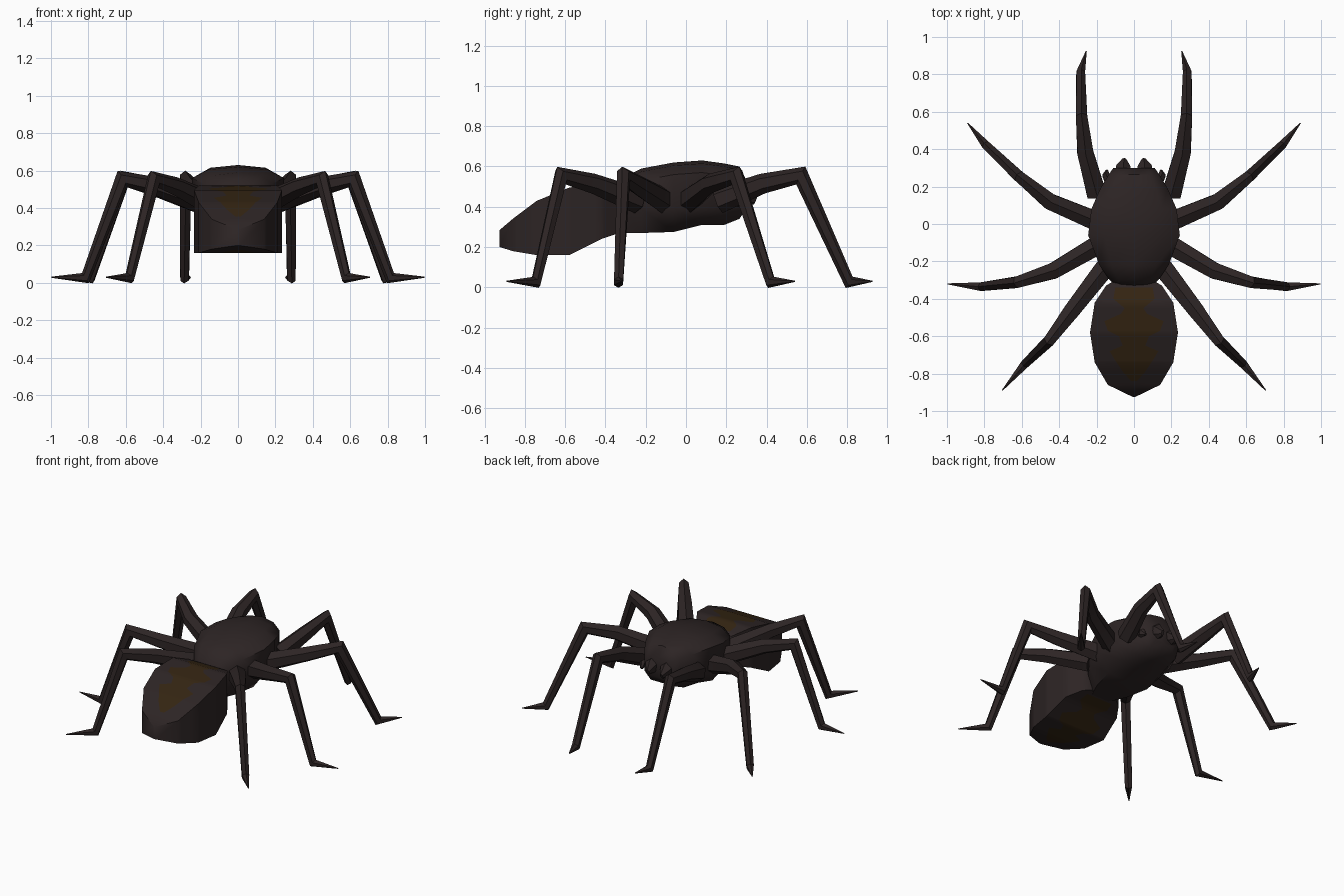
import bpy, bmesh, math
from mathutils import Vector

if "Cube" in bpy.data.objects:
    bpy.data.objects.remove(bpy.data.objects["Cube"])


def material(name, rgb):
    m = bpy.data.materials.new(name)
    m.diffuse_color = (*rgb, 1)
    m.use_nodes = True
    m.node_tree.nodes["Principled BSDF"].inputs["Base Color"].default_value = m.diffuse_color
    return m


DARK = material("dark_brown", (0.026, 0.018, 0.018))
MARK = material("ochre_brown", (0.034, 0.018, 0.006))


def loft(name, rings, rule=None, angle=40):
    """Skin a list of point rings, capping both ends."""
    bm = bmesh.new()
    vs = [[bm.verts.new(p) for p in r] for r in rings]
    n = len(rings[0])
    for i in range(len(vs) - 1):
        for j in range(n):
            k = (j + 1) % n
            f = bm.faces.new((vs[i][j], vs[i][k], vs[i + 1][k], vs[i + 1][j]))
            if rule and rule(i, j):
                f.material_index = 1
    bm.faces.new(vs[0])
    bm.faces.new(vs[-1])
    bmesh.ops.recalc_face_normals(bm, faces=bm.faces)
    me = bpy.data.meshes.new(name)
    bm.to_mesh(me)
    bm.free()
    me.materials.append(DARK)
    me.materials.append(MARK)
    ob = bpy.data.objects.new(name, me)
    bpy.context.collection.objects.link(ob)
    bpy.ops.object.select_all(action='DESELECT')
    ob.select_set(True)
    bpy.context.view_layer.objects.active = ob
    bpy.ops.object.shade_smooth_by_angle(angle=math.radians(angle))
    return ob


def lerp_table(table, y):
    """Interpolate rows sorted by falling y."""
    for a, b in zip(table, table[1:]):
        if b[0] <= y <= a[0]:
            t = (a[0] - y) / (a[0] - b[0])
            return [p + (q - p) * t for p, q in zip(a[1:], b[1:])]
    return table[-1][1:] if y < table[-1][0] else table[0][1:]


# Abdomen: rows of y, half width, top, bottom
ABDOMEN = [(-0.30, 0.10, 0.46, 0.28), (-0.33, 0.15, 0.49, 0.27),
           (-0.42, 0.21, 0.52, 0.24), (-0.58, 0.235, 0.495, 0.16),
           (-0.74, 0.21, 0.43, 0.16), (-0.86, 0.14, 0.34, 0.18),
           (-0.925, 0.006, 0.285, 0.20)]
# Marking: rows of y, half width
MARKING = [(-0.34, 0.10), (-0.40, 0.11), (-0.45, 0.05), (-0.48, 0.07),
           (-0.52, 0.16), (-0.57, 0.14), (-0.60, 0.08), (-0.65, 0.06),
           (-0.68, 0.13), (-0.73, 0.10), (-0.79, 0.06), (-0.84, 0.015)]
ys = sorted({r[0] for r in ABDOMEN + MARKING}, reverse=True)
rings = []
for y in ys:
    h, top, bot = lerp_table(ABDOMEN, y)
    w = min(lerp_table(MARKING, y)[0], 0.7 * h)
    xs = [-h, -w, 0, w, h]
    rings.append([(x, y, top) for x in xs] + [(x, y, bot) for x in reversed(xs)])
loft("abdomen", rings,
     lambda i, j: j in (1, 2, 6, 7) and ys[i] <= -0.34 and ys[i + 1] >= -0.84, 50)

# Head and chest: rows of y, half width, top, bottom
CHEST = [(-0.35, 0.08, 0.44, 0.27), (-0.30, 0.13, 0.55, 0.27),
         (-0.22, 0.185, 0.59, 0.27), (-0.06, 0.245, 0.62, 0.275),
         (0.08, 0.228, 0.63, 0.31), (0.19, 0.18, 0.615, 0.31),
         (0.265, 0.135, 0.60, 0.34), (0.30, 0.11, 0.53, 0.39)]
rings = []
for y, h, t, b in CHEST:
    half = [(0.65 * h, t - 0.015), (h, t - 0.06), (h, max(0.39, b + 0.03)), (0.65 * h, b)]
    rings.append([(0, y, t)] + [(x, y, z) for x, z in half] + [(0, y, b)]
                 + [(-x, y, z) for x, z in reversed(half)])
loft("chest", rings, angle=50)


def tube(name, path, sizes, sides=6):
    """Sweep an oval along a path lying near a vertical plane."""
    pts = [Vector(p) for p in path]
    rings = []
    for i, p in enumerate(pts):
        d0 = (p - pts[max(i - 1, 0)]).normalized()
        d1 = (pts[min(i + 1, len(pts) - 1)] - p).normalized()
        tan = (d0 + d1).normalized()
        side = Vector((tan.y, -tan.x, 0)).normalized()
        up = side.cross(tan)
        w, t = sizes[i]
        rings.append([p + side * w * math.cos(a) + up * t * math.sin(a)
                      for a in (math.pi / 2 + 2 * math.pi * k / sides for k in range(sides))])
    return loft(name, rings)


# Legs: plan positions of hip, thigh, knee, ankle and toe
LEGS = {
    "front_leg": [(0.20, 0.16), (0.26, 0.38), (0.28, 0.57), (0.285, 0.81), (0.255, 0.925)],
    "second_leg": [(0.19, 0.01), (0.45, 0.12), (0.61, 0.25), (0.79, 0.42), (0.89, 0.54)],
    "third_leg": [(0.19, -0.11), (0.43, -0.25), (0.62, -0.31), (0.815, -0.335), (0.998, -0.32)],
    "rear_leg": [(0.16, -0.24), (0.33, -0.46), (0.45, -0.62), (0.58, -0.745), (0.705, -0.89)],
}
HEIGHTS = [0.43, 0.515, 0.555, 0.025, 0.03]
SIZES = [(0.06, 0.065), (0.05, 0.05), (0.035, 0.05), (0.026, 0.033), (0.003, 0.003)]
for s, label in ((1, "right"), (-1, "left")):
    for name, plan in LEGS.items():
        tube(f"{name}_{label}", [(s * x, y, z) for (x, y), z in zip(plan, HEIGHTS)], SIZES)
    # Jaws and feelers
    tube(f"jaw_{label}", [(s * 0.055, 0.22, 0.48), (s * 0.058, 0.30, 0.45), (s * 0.052, 0.345, 0.43)],
         [(0.045, 0.06), (0.045, 0.055), (0.012, 0.02)])
    tube(f"feeler_{label}", [(s * 0.12, 0.20, 0.44), (s * 0.15, 0.26, 0.43), (s * 0.145, 0.285, 0.41)],
         [(0.03, 0.035), (0.022, 0.03), (0.008, 0.01)])
